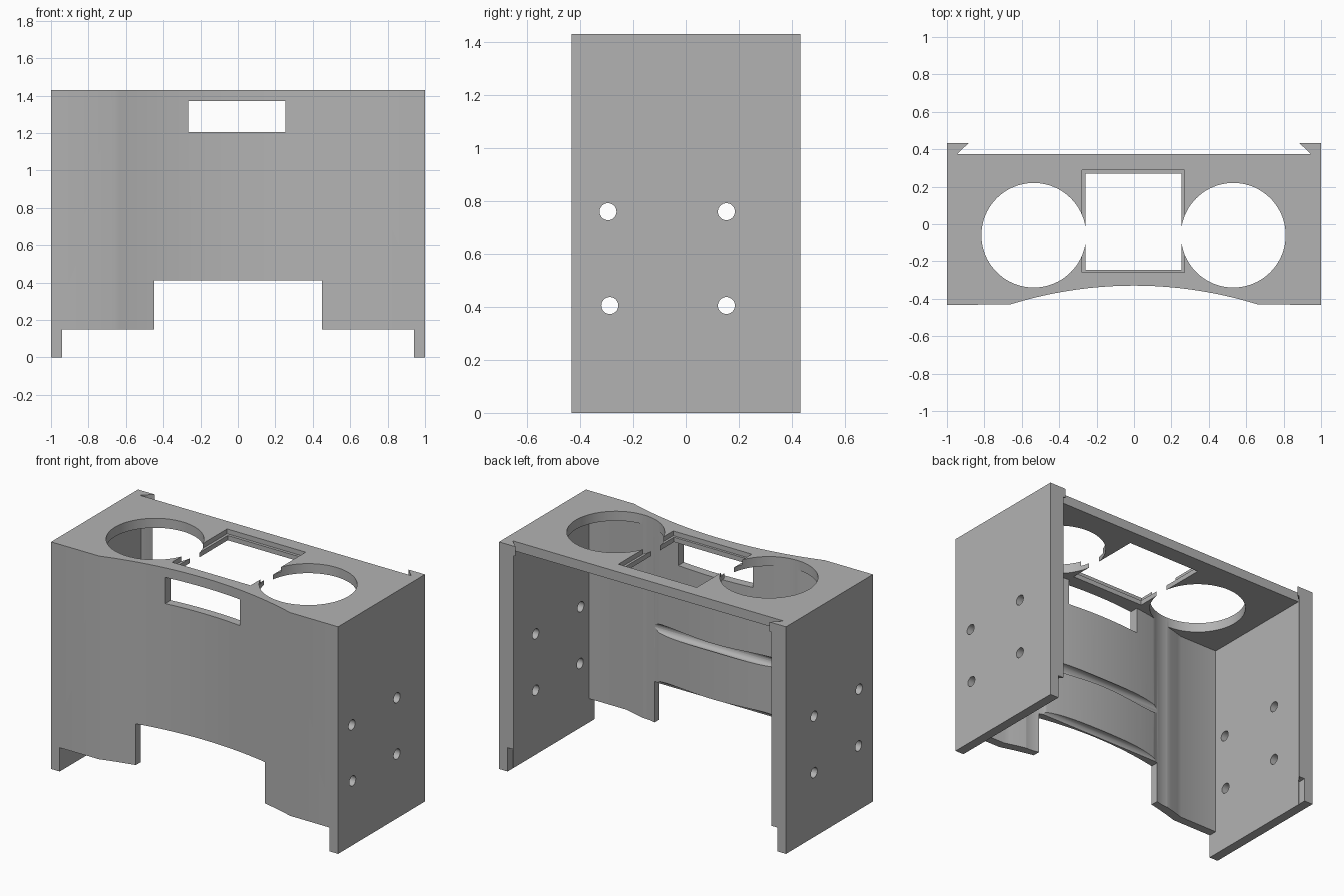
import bpy, bmesh, math
from mathutils import Matrix

cube = bpy.data.objects.get("Cube")
if cube:
    bpy.data.objects.remove(cube, do_unlink=True)

grey = bpy.data.materials.new("plain_grey")
grey.use_nodes = True
colour = (0.45, 0.45, 0.45, 1)
grey.diffuse_color = colour
grey.node_tree.nodes["Principled BSDF"].inputs["Base Color"].default_value = colour


def add_object(name, bm):
    bmesh.ops.recalc_face_normals(bm, faces=bm.faces[:])
    mesh = bpy.data.meshes.new(name)
    bm.to_mesh(mesh)
    bm.free()
    mesh.materials.append(grey)
    obj = bpy.data.objects.new(name, mesh)
    bpy.context.collection.objects.link(obj)
    return obj


def prism(name, outline, z0, z1):
    """Upright solid from a plan outline."""
    bm = bmesh.new()
    face = bm.faces.new([bm.verts.new((x, y, z0)) for x, y in outline])
    up = bmesh.ops.extrude_face_region(bm, geom=[face])["geom"]
    top = [v for v in up if isinstance(v, bmesh.types.BMVert)]
    bmesh.ops.translate(bm, verts=top, vec=(0, 0, z1 - z0))
    return add_object(name, bm)


def block(name, x0, x1, y0, y1, z0, z1):
    return prism(name, [(x0, y0), (x1, y0), (x1, y1), (x0, y1)], z0, z1)


def rod(name, radius, length, matrix, sides):
    bm = bmesh.new()
    bmesh.ops.create_cone(bm, cap_ends=True, segments=sides, radius1=radius,
                          radius2=radius, depth=length, matrix=matrix)
    return add_object(name, bm)


def cut(body, cutter):
    cutter.hide_render = True
    mod = body.modifiers.new("cut", "BOOLEAN")
    mod.operation = "DIFFERENCE"
    mod.solver = "EXACT"
    mod.object = cutter
    bpy.context.view_layer.objects.active = body
    bpy.ops.object.modifier_apply(modifier=mod.name)
    bpy.data.objects.remove(cutter, do_unlink=True)


def arc(half_width, radius, centre_y, steps=40):
    xs = [half_width * (2 * i / steps - 1) for i in range(steps + 1)]
    return [(x, centre_y + math.sqrt(radius ** 2 - x ** 2)) for x in xs]


FRONT, BACK, REAR_EDGE = -0.432, 0.432, 0.375
HEIGHT, CEILING, WALL, INSIDE = 1.43, 1.37, 0.055, 0.94
RADIUS, CENTRE_Y = 2.23, -2.56

# Outer body: scooped front, dovetail lips along the back
outline = [(-1, FRONT)] + arc(0.665, RADIUS, CENTRE_Y) + [
    (1, FRONT), (1, BACK), (0.885, BACK), (0.945, REAR_EDGE),
    (-0.945, REAR_EDGE), (-0.885, BACK), (-1, BACK)]
body = prism("housing", outline, 0, HEIGHT)

# Hollow interior, open at the back and below
inner = [(-INSIDE, FRONT + WALL)] + arc(0.675, RADIUS + WALL, CENTRE_Y) + [
    (INSIDE, FRONT + WALL), (INSIDE, REAR_EDGE), (0.85, 0.5),
    (-0.85, 0.5), (-INSIDE, REAR_EDGE)]
cut(body, prism("cavity", inner, -0.2, CEILING))

# Clearance between the feet, and the taller front opening
cut(body, block("foot_gap", -INSIDE, INSIDE, -0.6, 0.6, -0.2, 0.15))
cut(body, block("front_opening", -0.45, 0.45, -0.6, 0, -0.1, 0.41))

# Front window
cut(body, block("front_window", -0.265, 0.255, -0.6, -0.2, 1.205, CEILING))

# Round openings through the top
for x in (-0.536, 0.531):
    cut(body, rod("round_opening", 0.28, 3, Matrix.Translation((x, -0.06, 1)), 80))

# Square opening with a shallow seat around it
cut(body, block("square_opening", -0.26, 0.255, -0.245, 0.27, 1.2, 1.6))
cut(body, block("square_seat", -0.277, 0.27, -0.26, 0.288, HEIGHT - 0.03, 1.6))

# Screw holes drilled straight across both sides
for y, z in ((-0.295, 0.76), (0.153, 0.76), (-0.288, 0.405), (0.153, 0.405)):
    place = Matrix.Translation((0, y, z)) @ Matrix.Rotation(math.pi / 2, 4, "Y")
    cut(body, rod("screw_hole", 0.032, 3, place, 32))

# Smooth curves, sharp corners
bpy.ops.object.select_all(action="DESELECT")
body.select_set(True)
bpy.context.view_layer.objects.active = body
bpy.ops.object.shade_smooth_by_angle(angle=math.radians(20))
